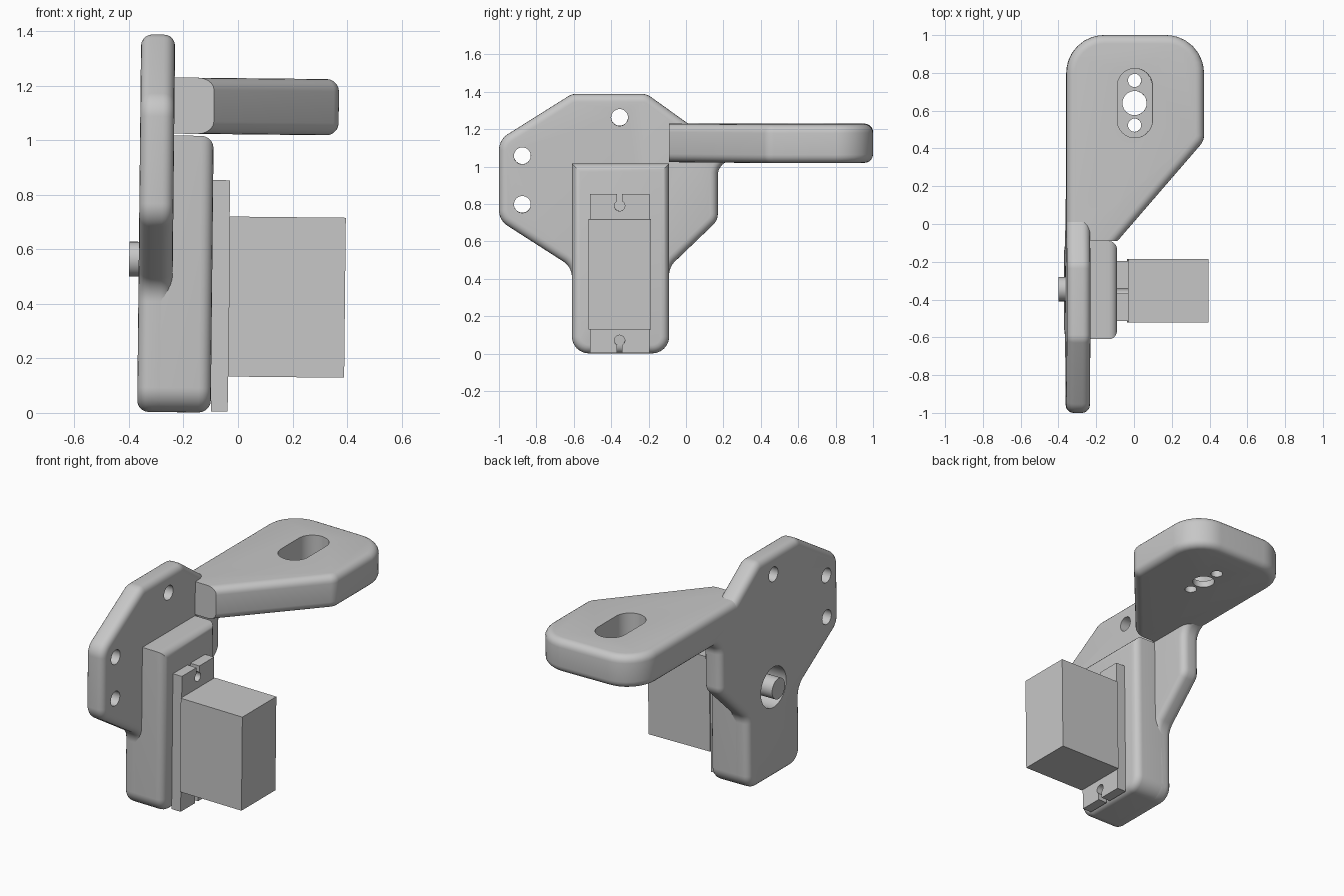
import bpy, bmesh, math
from mathutils import Vector, Matrix

if "Cube" in bpy.data.objects:
    bpy.data.objects.remove(bpy.data.objects["Cube"], do_unlink=True)

GREY = (0.57, 0.57, 0.57, 1)
grey = bpy.data.materials.new("light grey")
grey.use_nodes = True
grey.diffuse_color = GREY
grey.node_tree.nodes["Principled BSDF"].inputs["Base Color"].default_value = GREY
LEAN = Matrix.Rotation(0.0105, 4, 'Y')   # the whole bracket leans slightly


def rounded(corners, steps=8):
    """Outline from (u, v, radius) corners, each corner replaced by an arc."""
    out = []
    n = len(corners)
    for i, (u, v, r) in enumerate(corners):
        p = Vector((u, v))
        if r == 0:
            out.append(p)
            continue
        a = (Vector(corners[i - 1][:2]) - p).normalized()
        b = (Vector(corners[(i + 1) % n][:2]) - p).normalized()
        half = a.angle(b) / 2
        t = r / math.tan(half)
        c = p + (a + b).normalized() * (r / math.sin(half))
        s, e = p + a * t - c, p + b * t - c
        out += [c + s.lerp(e, k / steps).normalized() * r for k in range(steps + 1)]
    return out


def rect(u0, u1, v0, v1):
    return rounded([(u0, v0, 0), (u1, v0, 0), (u1, v1, 0), (u0, v1, 0)])


def circle(u, v, r, n=32):
    return [Vector((u + r * math.cos(2 * math.pi * k / n),
                    v + r * math.sin(2 * math.pi * k / n))) for k in range(n)]


def prism(name, outline, axis, lo, hi, bevel=0, keep_sharp=lambda co: False):
    """Extrude an outline along x (outline is y, z) or z (outline is x, y), rounding the rims."""
    place = (lambda p, h: (h, p.x, p.y)) if axis == 'x' else (lambda p, h: (p.x, p.y, h))
    bm = bmesh.new()
    rings = [[bm.verts.new(place(p, h)) for p in outline] for h in (lo, hi)]
    n = len(outline)
    for ring in rings:
        bm.faces.new(ring)
    for i in range(n):
        j = (i + 1) % n
        bm.faces.new((rings[0][i], rings[0][j], rings[1][j], rings[1][i]))
    bmesh.ops.recalc_face_normals(bm, faces=bm.faces)
    if bevel:
        rims = [e for e in bm.edges
                if any(e.verts[0] in r and e.verts[1] in r for r in rings)
                and not all(keep_sharp(v.co) for v in e.verts)]
        bmesh.ops.bevel(bm, geom=rims, offset=bevel, offset_type='OFFSET', segments=5,
                        profile=0.5, affect='EDGES', clamp_overlap=False)
    mesh = bpy.data.meshes.new(name)
    bm.to_mesh(mesh)
    bm.free()
    mesh.materials.append(grey)
    obj = bpy.data.objects.new(name, mesh)
    bpy.context.collection.objects.link(obj)
    return obj


def cut(obj, outline, axis, lo, hi):
    cutter = prism("cutter", outline, axis, lo, hi)
    mod = obj.modifiers.new("cut", 'BOOLEAN')
    mod.operation = 'DIFFERENCE'
    mod.solver = 'EXACT'
    mod.object = cutter
    with bpy.context.temp_override(object=obj, active_object=obj):
        bpy.ops.object.modifier_apply(modifier=mod.name)
    bpy.data.objects.remove(cutter, do_unlink=True)


BACK, FRONT = -0.37, -0.245       # plate faces
SHAFT = (-0.345, 0.56)            # output shaft centre in y, z

# Mounting plate with its stem and two wings
plate = prism("mounting_plate", rounded([
    (-0.61, 0.0, 0.09), (-0.09, 0.0, 0.09), (-0.09, 0.46, 0.1), (0.17, 0.71, 0.08),
    (0.17, 1.03, 0.08), (0.38, 1.03, 0), (0.38, 1.2, 0), (0.02, 1.22, 0.08),
    (-0.21, 1.385, 0.08), (-0.61, 1.385, 0.08), (-1.0, 1.14, 0.1), (-1.0, 0.71, 0.1),
    (-0.61, 0.46, 0.1)]), 'x', BACK, FRONT, 0.042)
for y, z in ((-0.355, 1.26), (-0.875, 1.055), (-0.875, 0.795)):
    cut(plate, circle(y, z, 0.045), 'x', -0.5, 0)
cut(plate, circle(*SHAFT, 0.125), 'x', -0.5, 0)

# Thick block in front of the stem
block = prism("motor_block", rounded([
    (-0.61, 0.0, 0.09), (-0.09, 0.0, 0.09), (-0.09, 1.015, 0), (-0.61, 1.015, 0)]),
    'x', -0.32, -0.10, 0.045, lambda co: co.x < -0.3)
cut(block, circle(*SHAFT, 0.125), 'x', -0.5, -0.24)

# Horizontal arm with a slotted recess and three screw holes
arm = prism("support_arm", rounded([
    (BACK, -0.09, 0), (-0.10, -0.09, 0), (0.358, 0.44, 0.08),
    (0.358, 1.0, 0.2), (BACK, 1.0, 0.2)]),
    'z', 1.022, 1.228, 0.045, lambda co: co.y < -0.08)
HX = -0.008
slot = rounded([(HX - 0.093, 0.457, 0.092), (HX + 0.093, 0.457, 0.092),
                (HX + 0.093, 0.823, 0.092), (HX - 0.093, 0.823, 0.092)])
cut(arm, slot, 'z', 1.062, 1.4)
for y, r in ((0.64, 0.064), (0.76, 0.035), (0.523, 0.035)):
    cut(arm, circle(HX, y, r), 'z', 0.9, 1.15)

# Motor: flange with two keyhole notches, body and output shaft
flange = prism("motor_flange", rect(-0.513, -0.195, 0.004, 0.853), 'x', -0.10, -0.038)
for z, z0, z1 in ((0.79, 0.79, 1), (0.07, -0.1, 0.07)):
    cut(flange, circle(-0.355, z, 0.028), 'x', -0.3, 0.1)
    cut(flange, rect(-0.369, -0.341, z0, z1), 'x', -0.3, 0.1)
body = prism("motor_body", rect(-0.522, -0.186, 0.133, 0.72), 'x', -0.038, 0.388)
shaft = prism("output_shaft", circle(*SHAFT, 0.064), 'x', -0.405, -0.22)

# Lean and shade every part
bpy.ops.object.select_all(action='DESELECT')
for obj in (plate, block, arm, flange, body, shaft):
    obj.data.transform(LEAN)
    obj.select_set(True)
    bpy.context.view_layer.objects.active = obj
bpy.ops.object.shade_smooth_by_angle(angle=math.radians(30))
